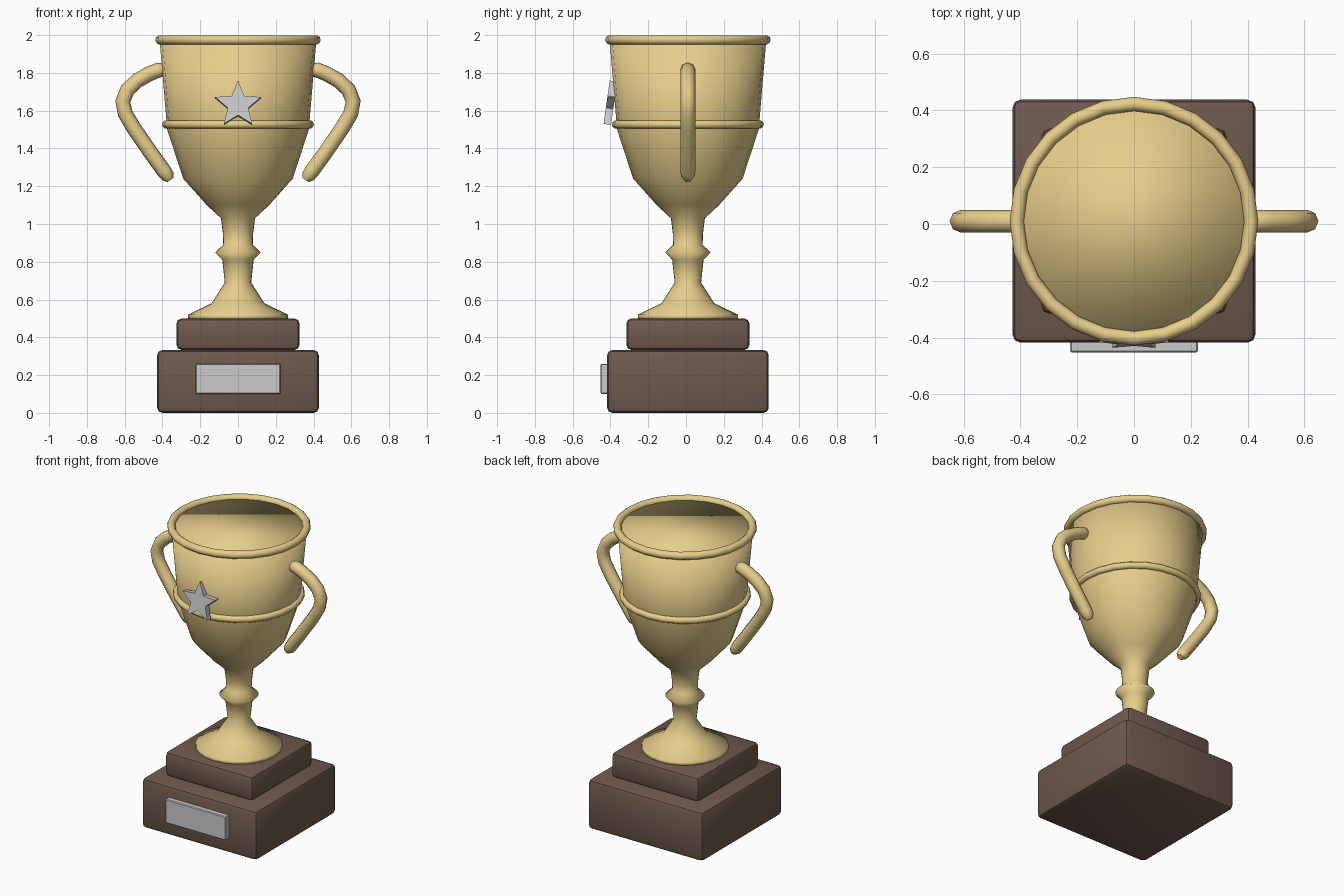
import bpy, bmesh, math
from mathutils import Matrix

if "Cube" in bpy.data.objects:
    bpy.data.objects.remove(bpy.data.objects["Cube"])

CY = 0.01      # the plaque sits forward, so the axis is slightly behind y = 0
SIDES = 24


def material(name, rgb):
    m = bpy.data.materials.new(name)
    m.diffuse_color = (*rgb, 1)
    m.use_nodes = True
    m.node_tree.nodes["Principled BSDF"].inputs["Base Color"].default_value = m.diffuse_color
    return m


GOLD = material("gold", (0.80, 0.62, 0.26))
WOOD = material("wood", (0.16, 0.10, 0.075))
SILVER = material("silver", (0.78, 0.78, 0.76))


def finish(ob, mat, angle=None):
    ob.data.materials.append(mat)
    bpy.ops.object.select_all(action='DESELECT')
    ob.select_set(True)
    bpy.context.view_layer.objects.active = ob
    if angle is None:
        bpy.ops.object.shade_smooth()
    else:
        bpy.ops.object.shade_smooth_by_angle(angle=math.radians(angle))
    return ob


def from_bmesh(name, bm):
    bmesh.ops.recalc_face_normals(bm, faces=bm.faces)
    me = bpy.data.meshes.new(name)
    bm.to_mesh(me)
    bm.free()
    ob = bpy.data.objects.new(name, me)
    bpy.context.collection.objects.link(ob)
    return ob


def block(name, half_x, y0, y1, z0, z1, bevel, segments, mat):
    bm = bmesh.new()
    bmesh.ops.create_cube(bm, size=1, matrix=Matrix.Translation((0, (y0 + y1) / 2, (z0 + z1) / 2))
                          @ Matrix.Diagonal((2 * half_x, y1 - y0, z1 - z0, 1)))
    bmesh.ops.bevel(bm, geom=bm.edges[:], offset=bevel, segments=segments, profile=0.5, affect='EDGES')
    return finish(from_bmesh(name, bm), mat, 30)


def ring(name, major, minor, z):
    bpy.ops.mesh.primitive_torus_add(major_radius=major, minor_radius=minor, major_segments=SIDES,
                                     minor_segments=10, location=(0, CY, z))
    ob = bpy.context.object
    ob.name = name
    return finish(ob, GOLD)


# Stepped wooden base with name plate
block("base_lower", 0.428, CY - 0.428, CY + 0.428, 0, 0.333, 0.028, 2, WOOD)
block("base_upper", 0.326, CY - 0.326, CY + 0.326, 0.333, 0.5, 0.028, 2, WOOD)
block("plaque", 0.225, -0.452, -0.40, 0.10, 0.26, 0.005, 1, SILVER)

# Foot, stem and cup as one turned body, closed at the rim
profile = [(0.265, 0.495), (0.265, 0.52), (0.14, 0.58), (0.07, 0.69), (0.083, 0.81), (0.12, 0.85),
           (0.078, 0.89), (0.08, 0.95), (0.09, 1.03), (0.165, 1.10), (0.29, 1.24), (0.375, 1.50),
           (0.415, 1.975)]
bm = bmesh.new()
loops = [[bm.verts.new((r * math.cos(a), CY + r * math.sin(a), z))
          for a in (2 * math.pi * i / SIDES for i in range(SIDES))] for r, z in profile]
for low, high in zip(loops, loops[1:]):
    for i in range(SIDES):
        j = (i + 1) % SIDES
        bm.faces.new((low[i], low[j], high[j], high[i]))
bm.faces.new(loops[0])
bm.faces.new(loops[-1])
finish(from_bmesh("cup_body", bm), GOLD)

ring("rim", 0.413, 0.025, 1.975)
ring("cup_band", 0.38, 0.022, 1.527)

# Handles: round tube with rounded ends (x, z, radius scale)
path = [(0.385, 1.815, 0.5), (0.395, 1.815, 0.85), (0.42, 1.815, 1), (0.47, 1.795, 1), (0.535, 1.758, 1),
        (0.585, 1.71, 1), (0.61, 1.65, 1), (0.597, 1.585, 1), (0.55, 1.505, 1), (0.46, 1.375, 1),
        (0.39, 1.278, 1), (0.372, 1.253, 0.9), (0.358, 1.233, 0.5)]
for side, label in ((-1, "left"), (1, "right")):
    cu = bpy.data.curves.new("handle_" + label, 'CURVE')
    cu.dimensions = '3D'
    cu.bevel_depth = 0.04
    cu.bevel_resolution = 2
    cu.use_fill_caps = True
    sp = cu.splines.new('POLY')
    sp.points.add(len(path) - 1)
    for p, (x, z, r) in zip(sp.points, path):
        p.co = (side * x, CY, z, 1)
        p.radius = r
    ob = bpy.data.objects.new("handle_" + label, cu)
    bpy.context.collection.objects.link(ob)
    bpy.ops.object.select_all(action='DESELECT')
    ob.select_set(True)
    bpy.context.view_layer.objects.active = ob
    bpy.ops.object.convert(target='MESH')
    finish(bpy.context.object, GOLD, 60)

# Star badge, tilted slightly on the front of the cup
bm = bmesh.new()
outline = []
for i in range(10):
    r = 0.128 if i % 2 == 0 else 0.057
    a = math.pi / 2 + i * math.pi / 5
    outline.append(bm.verts.new((r * math.cos(a), -0.02, r * math.sin(a))))
face = bm.faces.new(outline)
back = bmesh.ops.extrude_face_region(bm, geom=[face])
bmesh.ops.translate(bm, vec=(0, 0.04, 0), verts=[v for v in back["geom"] if isinstance(v, bmesh.types.BMVert)])
if not face.is_valid or len(bm.faces) < 12:
    bm.faces.new(outline)
star = from_bmesh("star", bm)
star.location = (0, -0.402, 1.63)
star.rotation_euler = (math.radians(-8), 0, 0)
finish(star, SILVER, 30)
